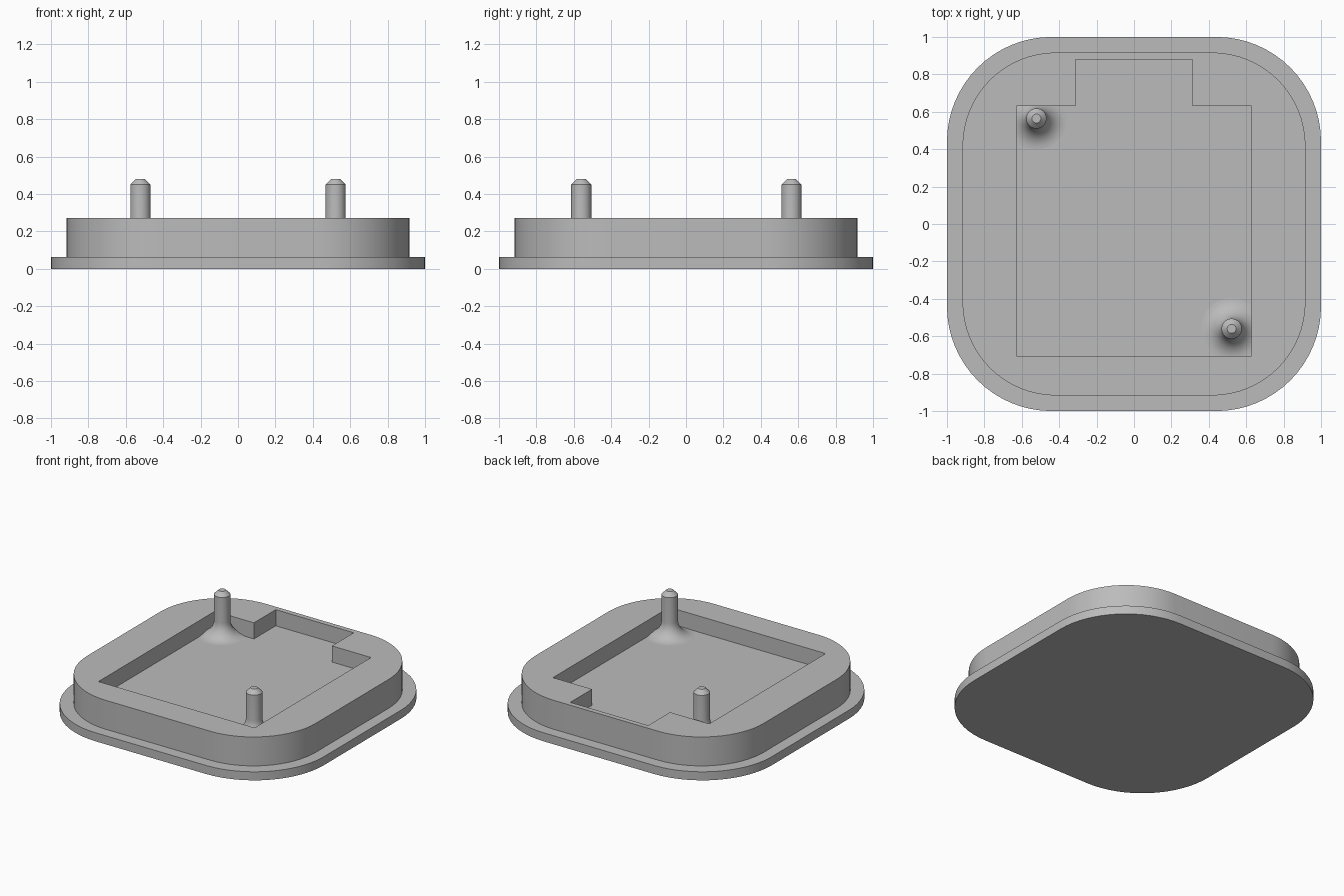
import bpy, bmesh, math

if "Cube" in bpy.data.objects:
    bpy.data.objects.remove(bpy.data.objects["Cube"], do_unlink=True)

mat = bpy.data.materials.new("plain grey")
mat.use_nodes = True
grey = (0.5, 0.5, 0.5, 1)
mat.diffuse_color = grey
mat.node_tree.nodes["Principled BSDF"].inputs["Base Color"].default_value = grey

FLANGE_TOP, FLOOR, RIM = 0.062, 0.155, 0.272


def finish(name, bm):
    """Turn a bmesh into a named, coloured object."""
    bmesh.ops.recalc_face_normals(bm, faces=bm.faces)
    mesh = bpy.data.meshes.new(name)
    bm.to_mesh(mesh)
    bm.free()
    mesh.materials.append(mat)
    ob = bpy.data.objects.new(name, mesh)
    bpy.context.collection.objects.link(ob)
    return ob


def prism(name, outline, z0, z1):
    """Extrude a flat outline from z0 up to z1."""
    bm = bmesh.new()
    face = bm.faces.new([bm.verts.new((x, y, z0)) for x, y in outline])
    top = bmesh.ops.extrude_face_region(bm, geom=[face])["geom"]
    verts = [v for v in top if isinstance(v, bmesh.types.BMVert)]
    bmesh.ops.translate(bm, verts=verts, vec=(0, 0, z1 - z0))
    return finish(name, bm)


def rounded_square(half, radius, steps=16):
    c = half - radius
    points = []
    for corner, (sx, sy) in enumerate([(1, 1), (-1, 1), (-1, -1), (1, -1)]):
        for i in range(steps + 1):
            a = math.pi / 2 * (corner + i / steps)
            points.append((sx * c + radius * math.cos(a), sy * c + radius * math.sin(a)))
    return points


def smooth(ob):
    bpy.ops.object.select_all(action="DESELECT")
    ob.select_set(True)
    bpy.context.view_layer.objects.active = ob
    bpy.ops.object.shade_smooth_by_angle(angle=math.radians(30))


# Base flange and raised body
flange = prism("base_flange", rounded_square(1.0, 0.56), 0, FLANGE_TOP)
body = prism("raised_body", rounded_square(0.917, 0.5), FLANGE_TOP, RIM)

# Recess with a notch at the back
right_half = [(0.627, -0.705), (0.627, 0.63), (0.313, 0.63), (0.313, 0.88)]
recess = right_half + [(-x, y) for x, y in reversed(right_half)]
cutter = prism("recess_cutter", recess, FLOOR, RIM + 0.2)
cutter.hide_render = True
cut = body.modifiers.new("recess", "BOOLEAN")
cut.object = cutter
cut.solver = "EXACT"
bpy.context.view_layer.objects.active = body
bpy.ops.object.modifier_apply(modifier=cut.name)
bpy.data.objects.remove(cutter, do_unlink=True)

# Locating pins: lathed, with a flared foot and a chamfered tip
PIN, FLARE = 0.054, 0.11
profile = [(PIN + FLARE * (1 - math.sin(a)), FLOOR + FLARE * (1 - math.cos(a)))
           for a in [math.pi / 2 * i / 10 for i in range(11)]]
profile += [(PIN, 0.45), (0.024, 0.48), (0, 0.48)]


def pin(name, x, y):
    bm = bmesh.new()
    verts = [bm.verts.new((r, 0, z)) for r, z in profile]
    edges = [bm.edges.new(pair) for pair in zip(verts, verts[1:])]
    bmesh.ops.spin(bm, geom=verts + edges, cent=(0, 0, 0), axis=(0, 0, 1),
                   angle=math.tau, steps=40)
    bmesh.ops.remove_doubles(bm, verts=bm.verts, dist=0.0005)
    bmesh.ops.translate(bm, verts=bm.verts, vec=(x, y, 0))
    return finish(name, bm)


pins = [pin("back_right_pin", -0.522, 0.564), pin("front_left_pin", 0.522, -0.56)]

for ob in [flange, body] + pins:
    smooth(ob)
